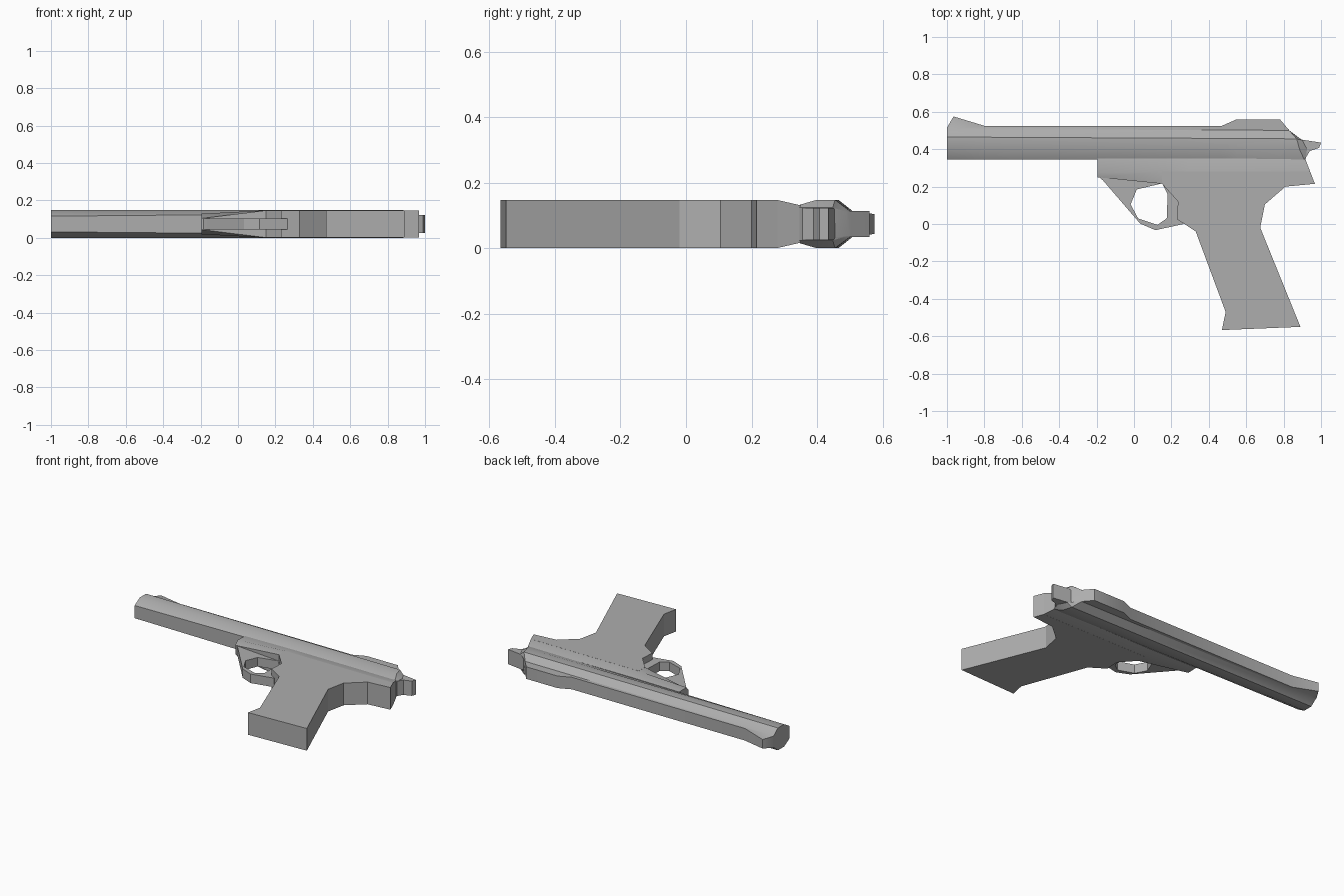
import bpy, bmesh, math

cube = bpy.data.objects.get("Cube")
if cube:
    bpy.data.objects.remove(cube, do_unlink=True)

MID = 0.074  # height of the symmetry plane

metal = bpy.data.materials.new("grey metal")
metal.use_nodes = True
grey = (0.42, 0.42, 0.42, 1)
metal.diffuse_color = grey
metal.node_tree.nodes["Principled BSDF"].inputs["Base Color"].default_value = grey


def finish(name, bm, smooth=False):
    bmesh.ops.recalc_face_normals(bm, faces=bm.faces)
    mesh = bpy.data.meshes.new(name)
    bm.to_mesh(mesh)
    bm.free()
    mesh.materials.append(metal)
    obj = bpy.data.objects.new(name, mesh)
    bpy.context.collection.objects.link(obj)
    if smooth:
        bpy.ops.object.select_all(action="DESELECT")
        obj.select_set(True)
        bpy.context.view_layer.objects.active = obj
        bpy.ops.object.shade_smooth_by_angle(angle=math.radians(32))
    return obj


def loft(name, sections, smooth=False):
    """Skin mirrored cross-sections; each point is (x, y, half width)."""
    bm = bmesh.new()
    rings = []
    for sec in sections:
        up = [bm.verts.new((x, y, MID + h)) for x, y, h in sec]
        down = [bm.verts.new((x, y, MID - h)) for x, y, h in reversed(sec)]
        rings.append(up + down)
    for a, b in zip(rings, rings[1:]):
        for i in range(len(a)):
            j = (i + 1) % len(a)
            bm.faces.new((a[i], a[j], b[j], b[i]))
    bm.faces.new(rings[0])
    bm.faces.new(rings[-1])
    return finish(name, bm, smooth)


def plate(name, outline, half):
    """Extrude a flat outline evenly about the symmetry plane."""
    bm = bmesh.new()
    low = [bm.verts.new((x, y, MID - half)) for x, y in outline]
    face = bm.faces.new(low)
    ext = bmesh.ops.extrude_face_region(bm, geom=[face])["geom"]
    for v in ext:
        if isinstance(v, bmesh.types.BMVert):
            v.co.z = MID + half
    return finish(name, bm)


def ring_plate(name, outer, inner, half):
    """Plate with a hole, from paired outer and inner outlines."""
    bm = bmesh.new()
    loops = [[bm.verts.new((x, y, MID + s * half)) for x, y in pts]
             for pts, s in ((outer, 1), (inner, 1), (inner, -1), (outer, -1))]
    n = len(outer)
    for k in range(4):
        a, b = loops[k], loops[(k + 1) % 4]
        for i in range(n):
            j = (i + 1) % n
            bm.faces.new((a[i], a[j], b[j], b[i]))
    return finish(name, bm)


# Barrel and slide with the sights formed on its top rib
sections = []
for x, top, tip in ((-1, 0.515, 0.038), (-0.965, 0.575, 0.03), (-0.8, 0.525, 0.04),
                    (0.47, 0.525, 0.04), (0.55, 0.56, 0.04), (0.78, 0.56, 0.04)):
    t = (x + 1) / 2
    sections.append([(x, 0.345, 0.042 + 0.017 * t), (x, 0.4, 0.074),
                     (x, 0.465 - 0.01 * t, 0.074),
                     (x, 0.508 - 0.008 * t, 0.04), (x, top, tip)])
sections.append([(0.91, 0.345, 0.058), (0.885, 0.4, 0.074), (0.87, 0.455, 0.074),
                 (0.83, 0.5, 0.04), (0.825, 0.507, 0.04)])
sections.append([(0.918, 0.347, 0.05), (0.925, 0.4, 0.05), (0.9, 0.448, 0.05),
                 (0.845, 0.488, 0.038), (0.832, 0.498, 0.036)])
loft("slide", sections, smooth=True)

# Upper frame under the slide, narrowing towards the front
loft("upper_frame", [
    [(-0.195, 0.25, 0.03), (-0.195, 0.275, 0.055), (-0.195, 0.35, 0.053)],
    [(0.15, 0.215, 0.073), (0.15, 0.28, 0.073), (0.15, 0.35, 0.057)],
    [(0.3, 0.215, 0.073), (0.3, 0.28, 0.073), (0.3, 0.35, 0.057)],
    [(0.945, 0.265, 0.073), (0.942, 0.28, 0.073), (0.915, 0.35, 0.057)],
], smooth=True)

# Grip
plate("grip", [
    (0.15, 0.215), (0.235, 0.12), (0.23, 0.025), (0.27, 0), (0.33, -0.04),
    (0.49, -0.47), (0.47, -0.567), (0.89, -0.55), (0.675, -0.02),
    (0.7, 0.105), (0.81, 0.2), (0.967, 0.215), (0.942, 0.28), (0.15, 0.28),
], 0.0735)

# Rear tang and hammer
plate("hammer", [
    (0.8, 0.36), (0.91, 0.34), (0.94, 0.39), (0.99, 0.407), (1, 0.435),
    (0.87, 0.455), (0.8, 0.455),
], 0.049)

# Trigger guard with the trigger at its rear
ring_plate("trigger_guard",
           [(0.2, 0.24), (-0.19, 0.255), (-0.165, 0.232), (0.033, 0.002),
            (0.115, -0.033), (0.265, 0), (0.25, 0.16)],
           [(0.15, 0.217), (0.015, 0.185), (-0.018, 0.105), (0.022, 0.03),
            (0.125, -0.005), (0.175, 0.03), (0.18, 0.16)], 0.03)
